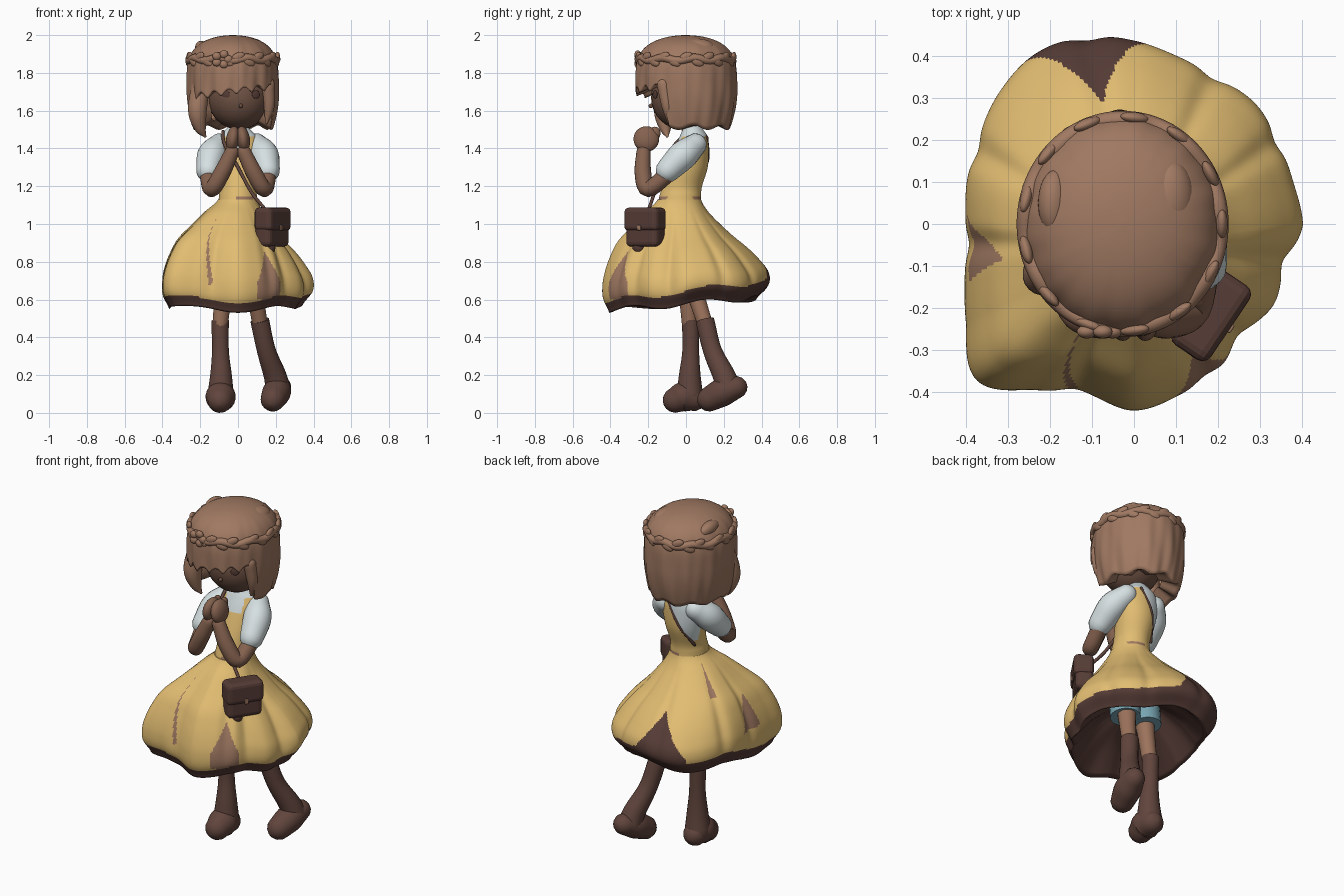
import bpy, bmesh, math
from mathutils import Vector

cube = bpy.data.objects.get("Cube")
if cube:
    bpy.data.objects.remove(cube, do_unlink=True)


def make_material(name, *srgb):
    color = [((c / 255 + 0.055) / 1.055) ** 2.4 for c in srgb] + [1]
    material = bpy.data.materials.new(name)
    material.use_nodes = True
    material.diffuse_color = color
    material.node_tree.nodes["Principled BSDF"].inputs["Base Color"].default_value = color
    return material


hair_brown = make_material("hair brown", 160, 121, 98)
skin = make_material("skin", 133, 98, 79)
leg_skin = make_material("leg skin", 156, 115, 92)
face_skin = make_material("face skin", 111, 82, 68)
boot_brown = make_material("boot brown", 97, 69, 61)
dark_brown = make_material("dark brown", 86, 60, 54)
yellow = make_material("dress yellow", 226, 189, 114)
white = make_material("blouse white", 214, 224, 226)
teal = make_material("shorts teal", 120, 165, 178)


def curve_between(a, b, c, d, t):
    return 0.5 * (2 * b + (c - a) * t + (2 * a - 5 * b + 4 * c - d) * t ** 2
                  + (3 * b - a - 3 * c + d) * t ** 3)


def sample(values, u):
    """Smoothly read a list at u in 0..1."""
    last = len(values) - 1
    pos = min(max(u, 0), 0.99999) * last
    i = int(pos)
    return curve_between(values[max(i - 1, 0)], values[i], values[i + 1], values[min(i + 2, last)], pos - i)


def gap(a, b):
    return abs((a - b + 180) % 360 - 180)


def skin_rings(name, rings, materials, rule=None, cap_end=True):
    """Join closed rings of points into one smooth surface."""
    bm = bmesh.new()
    loops = [[bm.verts.new(p) for p in ring] for ring in rings]
    count = len(loops[0])
    for i in range(len(loops) - 1):
        for j in range(count):
            k = (j + 1) % count
            face = bm.faces.new((loops[i][j], loops[i][k], loops[i + 1][k], loops[i + 1][j]))
            if rule:
                face.material_index = rule(i, j, face.calc_center_median())
    bm.faces.new(loops[0])
    if cap_end:
        bm.faces.new(loops[-1])
    bmesh.ops.recalc_face_normals(bm, faces=bm.faces)
    for face in bm.faces:
        face.smooth = len(face.verts) == 4
    mesh = bpy.data.meshes.new(name)
    bm.to_mesh(mesh)
    bm.free()
    for material in materials:
        mesh.materials.append(material)
    bpy.context.collection.objects.link(bpy.data.objects.new(name, mesh))


def tube(name, points, material, round_start=True, round_end=True, sides=20, steps=5):
    """Sweep a circle along (x, y, z, radius) points."""
    pts = [Vector(p) for p in points]
    pts = [pts[0] * 2 - pts[1]] + pts + [pts[-1] * 2 - pts[-2]]
    path = [curve_between(a, b, c, d, s / steps)
            for a, b, c, d in zip(pts, pts[1:], pts[2:], pts[3:]) for s in range(steps)]
    path.append(pts[-2])
    start = (path[1] - path[0]).xyz.normalized()
    end = (path[-1] - path[-2]).xyz.normalized()

    def dome(p, direction):
        turns = [math.radians(a) for a in (25, 50, 70, 85)]
        return [Vector((*(p.xyz + direction * p.w * math.sin(a)), p.w * math.cos(a))) for a in turns]

    if round_start:
        path = dome(path[0], -start)[::-1] + path
    if round_end:
        path = path + dome(path[-1], end)
    side = start.orthogonal().normalized()
    old, rings = start, []
    for i, p in enumerate(path):
        ahead = (path[min(i + 1, len(path) - 1)] - path[max(i - 1, 0)]).xyz.normalized()
        side = old.rotation_difference(ahead) @ side
        other = ahead.cross(side)
        old = ahead
        turns = [math.tau * j / sides for j in range(sides)]
        rings.append([p.xyz + (side * math.cos(a) + other * math.sin(a)) * p.w for a in turns])
    skin_rings(name, rings, [material])


def blob(name, location, scale, material, rotation=(0, 0, 0)):
    bpy.ops.mesh.primitive_uv_sphere_add(segments=28, ring_count=16, location=location, rotation=rotation)
    obj = bpy.context.object
    obj.name, obj.scale = name, scale
    obj.data.materials.append(material)
    bpy.ops.object.shade_smooth()


def box(name, location, size, material, turn, bevel):
    bpy.ops.mesh.primitive_cube_add(size=1, location=location, rotation=(0, 0, turn))
    obj = bpy.context.object
    obj.name, obj.scale = name, size
    bpy.ops.object.transform_apply(location=False, rotation=False, scale=True)
    obj.data.materials.append(material)
    mod = obj.modifiers.new("rounded edges", "BEVEL")
    mod.width, mod.segments = bevel, 3


# Skirt: outline radius every fifteen degrees, two flare shapes blended by direction
outline = [.405, .395, .4, .41, .405, .415, .44, .465, .47, .45, .425, .41, .4,
           .415, .46, .525, .455, .42, .442, .42, .4, .37, .385, .375, .405]
bulging = [0, .26, .5, .73, .86, .95, 1, .99, .88]
flaring = [0, .09, .25, .44, .66, .84, .97, .97, .8]
# Slits in the petals: angle, lean, half width, bottom, top, material index
slits = [(250, -28, 1.5, .68, 1.05, 2), (295, 0, 11, .6, .86, 2), (187, 25, 14, .74, .93, 2),
         (155, 0, 12, .95, 1.11, 2), (104, 0, 21, .6, .9, 1)]
creases = [slit[0] for slit in slits] + [30, 62, 312, 346]
SEGMENTS, ROWS = 360, 60


def hem(angle):
    a = math.radians(angle)
    return .575 + .03 * math.sin(a) + .015 * math.sin(5 * a)


def petal_edge(angle):
    a = math.radians(angle)
    return .645 + .05 * math.sin(a) + .015 * math.sin(5 * a)


def skirt_point(angle, t, shrink=1):
    a = math.radians(angle)
    weight = min(max(.5 + .7 * math.cos(a - math.radians(225)), 0), 1)
    flare = sample(bulging, t) * weight + sample(flaring, t) * (1 - weight)
    dent = max(math.exp(-(gap(angle, c) / 5) ** 2) for c in creases)
    reach = sample(outline, angle / 360) * (1 - .045 * dent * math.sin(math.pi * min(t, .9)))
    x = .105 * (1 - flare) + reach * flare
    y = .115 * (1 - flare) + reach * flare
    z = 1.13 - t * (1.13 - hem(angle))
    return Vector((x * math.cos(a) * shrink, y * math.sin(a) * shrink - .035 * (1 - flare), z))


def skirt_color(row, column, center):
    angle = (column + .5) * 360 / SEGMENTS
    if row >= ROWS or center.z < petal_edge(angle):
        return 1
    for middle, lean, half, bottom, top, index in slits:
        taper = min(1, (top - center.z) / (top - .69))
        if bottom < center.z < top and gap(angle, middle + lean * (center.z - .68)) < half * taper:
            return index
    return 0


angles = [360 * j / SEGMENTS for j in range(SEGMENTS)]
rings = [[skirt_point(a, i / ROWS) for a in angles] for i in range(ROWS + 1)]
for shrink, lift in ((.94, .02), (.75, .1), (.5, .17), (.25, .22)):
    rings.append([skirt_point(a, 1, shrink) + Vector((0, 0, lift)) for a in angles])
skin_rings("skirt", rings, [yellow, dark_brown, hair_brown], skirt_color)

# Bodice with waistband, and blouse showing at the neck and on one side of the back
body = [(1.1, -.035, .107, .117), (1.15, -.03, .1, .11), (1.2, -.02, .095, .105), (1.3, .01, .11, .105),
        (1.4, .03, .118, .09), (1.46, .04, .1, .075), (1.49, .038, .075, .06), (1.52, .03, .045, .045)]
rings = []
for step in range(56):
    z, y, rx, ry = (sample([ring[k] for ring in body], step / 55) for k in range(4))
    rings.append([(rx * math.cos(math.radians(a)), y + ry * math.sin(math.radians(a)), z) for a in angles[::4]])


def bodice_color(row, column, c):
    if 1.125 < c.z < 1.145 and -.01 < c.x < .08:
        return 2
    back = c.y > .02 and c.z > 1.22 and c.x < .045 - (1.47 - c.z) * .5
    neck = c.y < .02 and c.z > 1.38 and abs(c.x) < .06
    return 1 if c.z > 1.465 or back or neck else 0


skin_rings("bodice", rings, [yellow, white, hair_brown], bodice_color)
tube("back_bib_edge", [(.04, .11, 1.46, .008), (-.03, .113, 1.33, .008), (-.085, .04, 1.2, .008)], dark_brown)
tube("neck", [(0, .03, 1.45, .045), (0, .01, 1.57, .045)], skin)

# Arms folded up so the hands meet below the chin
for side, label in ((1, "left"), (-1, "right")):
    tube(label + "_sleeve", [(.098 * side, .05, 1.42, .06), (.138 * side, -.015, 1.365, .077),
                             (.157 * side, -.095, 1.285, .065)], white)
    tube(label + "_arm", [(.16 * side, -.09, 1.27, .045), (.14 * side, -.2, 1.185, .043),
                          (.085 * side, -.228, 1.27, .044), (.032 * side, -.225, 1.38, .038)], skin)
    blob(label + "_hand", (.027 * side, -.21, 1.45), (.036, .068, .068), skin, (.3, -.15 * side, 0))
    blob(label + "_thumb", (.022 * side, -.165, 1.48), (.02, .03, .035), skin)
    tube(label + "_shorts", [(.07 * side, 0, .82, .085), (.073 * side, .015, .685, .083)], teal, round_end=False)
    blob(label + "_eye", (.015 + .08 * side, -.164, 1.685), (.024, .006, .022), dark_brown, (0, 0, .5 * side))

# Legs and boots, one standing and one stepping back
tube("right_leg", [(-.07, 0, .75, .055), (-.082, .01, .6, .046), (-.095, .02, .46, .041)], leg_skin)
tube("right_boot", [(-.095, .025, .49, .047), (-.093, .025, .33, .045), (-.09, .02, .2, .058),
                    (-.092, .02, .09, .072)], boot_brown, round_start=False)
tube("right_foot", [(-.09, .04, .075, .066), (-.092, -.01, .085, .08), (-.095, -.055, .068, .068)], boot_brown)
tube("left_leg", [(.07, .02, .75, .055), (.095, .06, .6, .045), (.118, .105, .46, .04)], leg_skin)
tube("left_boot", [(.115, .1, .49, .05), (.15, .14, .33, .05), (.195, .2, .2, .06),
                   (.212, .225, .125, .068)], boot_brown, round_start=False)
tube("left_foot", [(.222, .265, .135, .06), (.205, .195, .11, .075), (.185, .125, .073, .066)], boot_brown)

# Shoulder bag with flap, clasp, tassel and strap
turn = math.radians(56)
out = Vector((math.sin(turn), -math.cos(turn), 0))
middle = Vector((.18, -.215, .98))
box("bag", middle, (.2, .1, .2), dark_brown, turn, .025)
box("bag_flap", middle + Vector((0, 0, .045)) + out * .004, (.212, .11, .125), dark_brown, turn, .025)
box("bag_clasp", middle + out * .06, (.022, .01, .03), hair_brown, turn, .004)
blob("bag_tassel", (.165, -.25, .88), (.034, .034, .042), dark_brown)
tube("bag_strap", [(.15, -.2, 1.07, .009), (.07, -.165, 1.17, .009), (0, -.12, 1.3, .009),
                   (-.07, -.06, 1.42, .009), (-.08, .02, 1.49, .009)], boot_brown, sides=8)

# Head
blob("head", (.005, -.02, 1.67), (.165, .165, .17), face_skin)
blob("nose", (.015, -.186, 1.625), (.01, .012, .012), face_skin)


# Bobbed hair: short fringe over the face, long at the sides and back
def hair_hem(angle):
    a = math.radians(angle)
    fringe = 1.68 + .03 * math.cos(a) + .035 * abs(math.sin(angle * .16))
    bob = 1.51 + .012 * math.sin(9 * a)
    mix = min(max((gap(angle, 270) - 60) / 8, 0), 1)
    return fringe * (1 - mix) + bob * mix


def hair_point(angle, t, shrink=1, lift=0):
    a = math.radians(angle)
    z = 2 - (2 - hair_hem(angle)) * t ** 1.6
    if z > 1.72:
        radius = .25 * math.sqrt(max(1 - ((z - 1.72) / .28) ** 4, .0004))
    else:
        radius = .25 - .7 * (1.72 - z) ** 2
    strands = .012 * math.sin(11 * a + 9 * z) + .006 * math.sin(23 * a - 6 * z)
    radius = radius * (1 + strands * 1.4 * t) * shrink
    return (-.028 + radius * .97 * math.cos(a), radius * 1.07 * math.sin(a), z + lift)


rings = [[hair_point(a, i / 36) for a in angles[::2]] for i in range(37)]
rings.append([hair_point(a, 1, .9, .01) for a in angles[::2]])
rings.append([hair_point(a, 1, .55, .05) for a in angles[::2]])
skin_rings("hair", rings, [hair_brown], cap_end=False)
tube("right_side_lock", [(-.2, -.1, 1.72, .05), (-.215, -.12, 1.6, .05), (-.2, -.11, 1.51, .032),
                         (-.175, -.1, 1.465, .008)], hair_brown)
tube("left_side_lock", [(.16, -.12, 1.74, .035), (.165, -.1, 1.62, .028), (.15, -.09, 1.535, .007)], hair_brown)
blob("right_hair_bump", (-.185, .05, 1.92), (.04, .08, .052), hair_brown, (0, -.5, 0))
blob("left_hair_bump", (.09, .06, 1.935), (.055, .09, .045), hair_brown, (0, .4, 0))

# Flower wreath around the hair
circle = [math.radians(a) for a in range(0, 361, 6)]
tube("wreath", [(-.027 + .23 * math.cos(a), .247 * math.sin(a), 1.872 + .008 * math.sin(9 * a), .022)
                for a in circle], hair_brown, sides=8, steps=2)
for n in range(26):
    a = math.tau * n / 26
    spot = (-.027 + .236 * math.cos(a), .254 * math.sin(a), 1.872 + .014 * (-1) ** n)
    blob("wreath_leaf", spot, (.014, .036, .022), hair_brown, (.4 * (-1) ** n, 0, a))
for n in range(5):
    a = math.tau * n / 5
    blob("flower_petal", (-.085 + .034 * math.cos(a), -.256, 1.872 + .028 * math.sin(a)),
         (.023, .016, .021), hair_brown)
